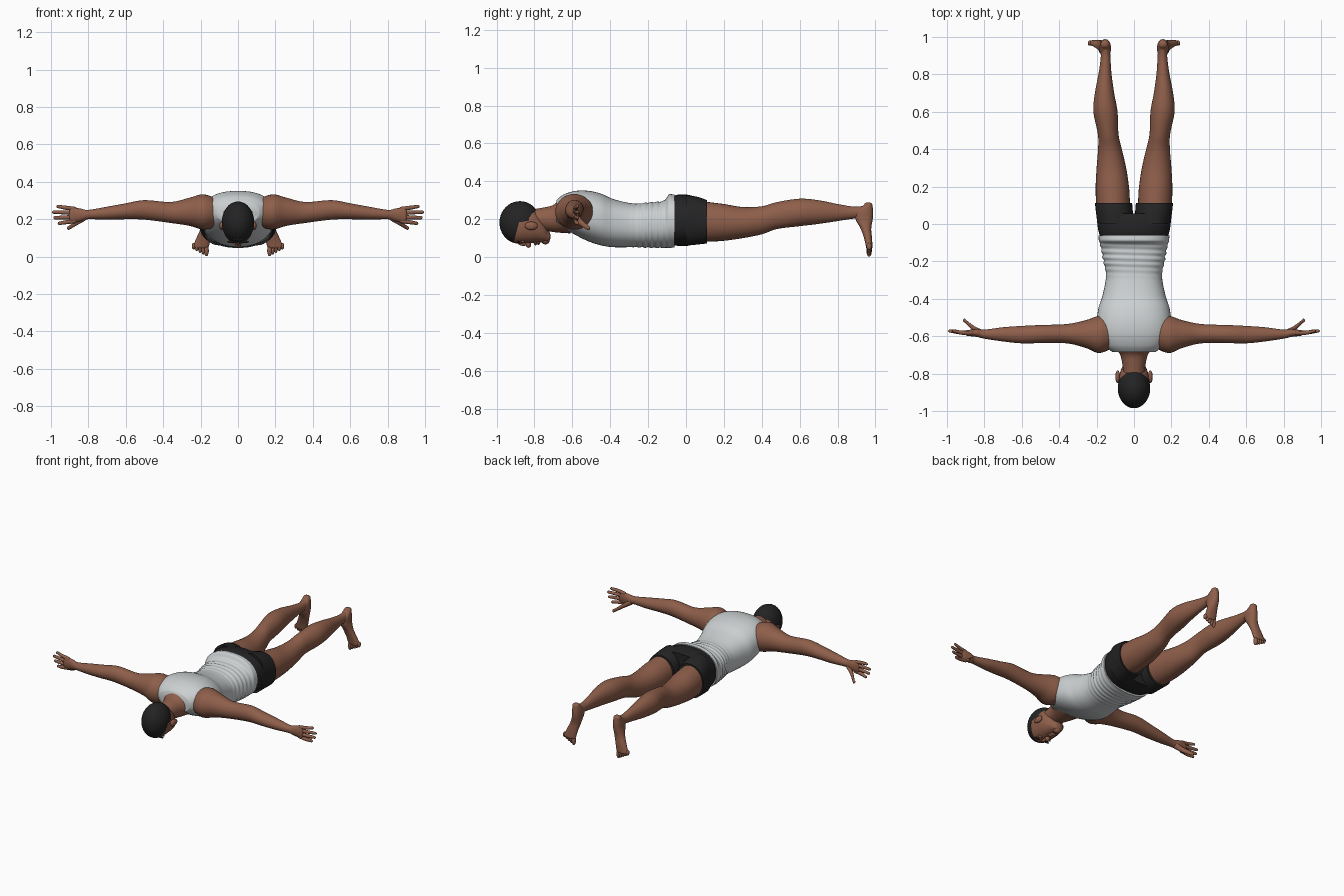
import bpy, bmesh, math
from mathutils import Vector

if "Cube" in bpy.data.objects:
    bpy.data.objects.remove(bpy.data.objects["Cube"])


def material(name, color):
    mat = bpy.data.materials.new(name)
    mat.use_nodes = True
    mat.diffuse_color = (*color, 1)
    shader = mat.node_tree.nodes["Principled BSDF"]
    shader.inputs["Base Color"].default_value = (*color, 1)
    shader.inputs["Roughness"].default_value = 0.8
    return mat


skin = material("brown skin", (0.27, 0.112, 0.068))
cloth = material("pale grey cloth", (0.6, 0.63, 0.64))
dark = material("near black", (0.017, 0.017, 0.018))


def finish(name, bm, mat):
    bmesh.ops.recalc_face_normals(bm, faces=bm.faces)
    mesh = bpy.data.meshes.new(name)
    bm.to_mesh(mesh)
    bm.free()
    mesh.materials.append(mat)
    obj = bpy.data.objects.new(name, mesh)
    bpy.context.scene.collection.objects.link(obj)
    bpy.ops.object.select_all(action="DESELECT")
    obj.select_set(True)
    bpy.context.view_layer.objects.active = obj
    bpy.ops.object.shade_smooth_by_angle(angle=math.radians(50))
    return obj


def spline(a, b, c, d, t):
    return b + 0.5 * t * (c - a + t * (2*a - 5*b + 4*c - d + t * (3 * (b - c) + d - a)))


def signed_power(value, power):
    return math.copysign(abs(value) ** power, value)


def loft(name, axis, rows, mat, side=1, steps=5, count=32, cap=0.0, square=2.0, ripple=None):
    """Skin rings along an axis; each row is position, low, high, low, high."""
    padded = [rows[0], *rows, rows[-1]]
    rings = []
    for i in range(len(rows) - 1):
        for k in range(steps):
            rings.append([spline(*v, k / steps) for v in zip(*padded[i:i + 4])])
    rings.append(list(rows[-1]))

    def rounded(row, direction, angle):
        t, a, b, c, d = row
        s = math.cos(angle)
        m, n = (a + b) / 2, (c + d) / 2
        return [t + direction * cap * math.sin(angle),
                m + (a - m) * s, m + (b - m) * s, n + (c - n) * s, n + (d - n) * s]

    if cap:
        way = 1 if rows[-1][0] > rows[0][0] else -1
        angles = [math.radians(d) for d in (25, 50, 70, 84)]
        rings = ([rounded(rows[0], -way, a) for a in reversed(angles)] + rings
                 + [rounded(rows[-1], way, a) for a in angles])
    bm = bmesh.new()
    loops = []
    for t, a, b, c, d in rings:
        loop = []
        for j in range(count):
            angle = math.tau * j / count
            grow = 1 + (ripple(t, angle) if ripple else 0)
            u = (a + b) / 2 + (b - a) / 2 * grow * signed_power(math.cos(angle), 2 / square)
            v = (c + d) / 2 + (d - c) / 2 * grow * signed_power(math.sin(angle), 2 / square)
            p = [u, v]
            p.insert(axis, t)
            loop.append(bm.verts.new((p[0] * side, p[1], p[2])))
        loops.append(loop)
    for low, high in zip(loops, loops[1:]):
        for j in range(count):
            n = (j + 1) % count
            bm.faces.new((low[j], low[n], high[n], high[j]))
    bm.faces.new(loops[0])
    bm.faces.new(loops[-1])
    return finish(name, bm, mat)


def mirrored_rows(rows):
    return [(t, -w, w, low, high) for t, w, low, high in rows]


def ball(name, center, radii, mat, cuts=()):
    """Ellipsoid, trimmed to the inner side of each cutting plane."""
    bm = bmesh.new()
    bmesh.ops.create_uvsphere(bm, u_segments=32, v_segments=20, radius=1)
    for v in bm.verts:
        v.co = Vector(center) + Vector(c * r for c, r in zip(v.co, radii))
    for point, normal in cuts:
        geom = bm.verts[:] + bm.edges[:] + bm.faces[:]
        bmesh.ops.bisect_plane(bm, geom=geom, plane_co=point, plane_no=normal, clear_outer=True)
    return finish(name, bm, mat)


# Vest with gathered folds around the waist
def folds(t, angle):
    fade = max(0, 1 - abs((t + 0.18) / 0.12))
    return 0.022 * fade * math.sin(math.tau * t / 0.032 + math.cos(angle))


loft("vest", 1, mirrored_rows([
    (-0.062, 0.19, 0.05, 0.33), (-0.09, 0.187, 0.048, 0.33), (-0.12, 0.178, 0.048, 0.297),
    (-0.2, 0.163, 0.05, 0.288), (-0.28, 0.15, 0.052, 0.283), (-0.38, 0.168, 0.052, 0.305),
    (-0.45, 0.19, 0.062, 0.335), (-0.52, 0.198, 0.085, 0.35), (-0.59, 0.188, 0.12, 0.348),
    (-0.65, 0.155, 0.155, 0.328), (-0.685, 0.115, 0.175, 0.3)]),
    cloth, steps=14, count=64, square=2.35, ripple=folds)

# Shorts
loft("shorts_hips", 1, mirrored_rows([
    (-0.085, 0.175, 0.065, 0.31), (-0.05, 0.187, 0.06, 0.328),
    (0.0, 0.196, 0.058, 0.33), (0.055, 0.2, 0.07, 0.318)]), dark, count=48, square=2.4)

# Neck, face and cranium
loft("neck", 1, mirrored_rows([
    (-0.82, 0.055, 0.15, 0.25), (-0.75, 0.062, 0.14, 0.262), (-0.7, 0.074, 0.132, 0.275),
    (-0.66, 0.098, 0.128, 0.31), (-0.61, 0.12, 0.125, 0.33)]), skin)
loft("face", 1, mirrored_rows([
    (-0.94, 0.055, 0.09, 0.24), (-0.9, 0.075, 0.073, 0.26), (-0.86, 0.081, 0.072, 0.27),
    (-0.8, 0.076, 0.075, 0.25), (-0.755, 0.058, 0.078, 0.2), (-0.73, 0.037, 0.078, 0.14)]),
    skin, cap=0.015, square=2.2)
ball("nose_bridge", (0, -0.858, 0.073), (0.011, 0.03, 0.014), skin)
ball("nose_tip", (0, -0.832, 0.066), (0.017, 0.015, 0.017), skin)
ball("upper_lip", (0, -0.795, 0.075), (0.026, 0.009, 0.013), skin)
ball("lower_lip", (0, -0.779, 0.076), (0.023, 0.009, 0.012), skin)
ball("chin", (0, -0.742, 0.085), (0.027, 0.021, 0.018), skin)

# Cropped hair: a crown over the top and a cap down the back of the skull
skull, size = (0, -0.877, 0.182), (0.087, 0.108, 0.113)
ball("hair_crown", skull, size, dark, [((0, -0.885, 0.17), (0, 1, -0.27))])
ball("hair_back", skull, size, dark,
     [((0, -0.84, 0.19), (0, 0.15, -1)), ((0, -0.785, 0.2), (0, 1, 0))])

arm = [(0.11, -0.66, -0.49, 0.16, 0.31), (0.185, -0.69, -0.49, 0.145, 0.333),
       (0.26, -0.662, -0.515, 0.165, 0.315), (0.36, -0.638, -0.535, 0.18, 0.292),
       (0.5, -0.637, -0.54, 0.198, 0.302), (0.6, -0.638, -0.545, 0.2, 0.285),
       (0.7, -0.628, -0.552, 0.198, 0.267), (0.8, -0.613, -0.565, 0.2, 0.25),
       (0.84, -0.604, -0.562, 0.19, 0.257), (0.89, -0.598, -0.567, 0.18, 0.266)]
leg = [(0.03, 0.02, 0.195, 0.085, 0.3), (0.12, 0.022, 0.203, 0.082, 0.29),
       (0.2, 0.027, 0.205, 0.086, 0.28), (0.3, 0.042, 0.2, 0.1, 0.264),
       (0.4, 0.065, 0.192, 0.12, 0.268), (0.48, 0.083, 0.193, 0.148, 0.29),
       (0.6, 0.088, 0.217, 0.163, 0.308), (0.7, 0.106, 0.209, 0.175, 0.3),
       (0.8, 0.12, 0.19, 0.19, 0.28), (0.89, 0.126, 0.178, 0.203, 0.266),
       (0.945, 0.128, 0.178, 0.2, 0.272)]
foot = [(0.275, 0.132, 0.178, 0.94, 0.984), (0.24, 0.124, 0.184, 0.895, 0.988),
        (0.2, 0.124, 0.187, 0.895, 0.986), (0.15, 0.132, 0.2, 0.922, 0.978),
        (0.1, 0.145, 0.222, 0.94, 0.982), (0.055, 0.155, 0.242, 0.95, 0.985)]

for side, label in ((1, "left"), (-1, "right")):
    # Arm and hand, palm toward the feet
    loft(label + "_arm", 0, arm, skin, side, cap=0.015)
    for finger, z, fan, tip in (("index", 0.19, -0.012, 0.955), ("middle", 0.212, -0.004, 0.978),
                                ("ring", 0.234, 0.004, 0.985), ("little", 0.255, 0.013, 0.962)):
        r = 0.011
        loft(f"{label}_{finger}_finger", 0,
             [(0.87, -0.593, -0.571, z - r, z + r),
              (0.92, -0.592, -0.57, z + fan / 2 - r, z + fan / 2 + r),
              (tip, -0.58, -0.564, z + fan - r * 0.8, z + fan + r * 0.8)],
             skin, side, count=12, cap=0.009)
    loft(label + "_thumb", 0,
         [(0.82, -0.598, -0.562, 0.19, 0.232), (0.86, -0.572, -0.542, 0.168, 0.2),
          (0.905, -0.526, -0.506, 0.142, 0.164)], skin, side, count=14, cap=0.01)

    # Leg, foot and the leg of the shorts
    loft(label + "_leg", 1, leg, skin, side)
    loft(label + "_shorts_leg", 1,
         [(0.0, 0.005, 0.195, 0.06, 0.328), (0.06, 0.006, 0.203, 0.066, 0.318),
          (0.112, 0.01, 0.209, 0.072, 0.3)], dark, side, square=2.2)
    loft(label + "_foot", 2, foot, skin, side, cap=0.014, square=2.2)
    for i in range(5):
        reach = 0.03 - 0.003 * i
        ball(f"{label}_toe_{i + 1}", (side * (0.169 + 0.017 * i), 0.967, 0.032 + 0.006 * i),
             (0.013 if i == 0 else 0.01, 0.014, reach), skin)

    # Ear, eyelid and brow
    ball(label + "_ear", (side * 0.087, -0.817, 0.165), (0.013, 0.034, 0.022), skin)
    ball(label + "_eyelid", (side * 0.032, -0.862, 0.082), (0.017, 0.009, 0.009), skin)
    ball(label + "_brow", (side * 0.034, -0.885, 0.079), (0.024, 0.006, 0.007), dark)
